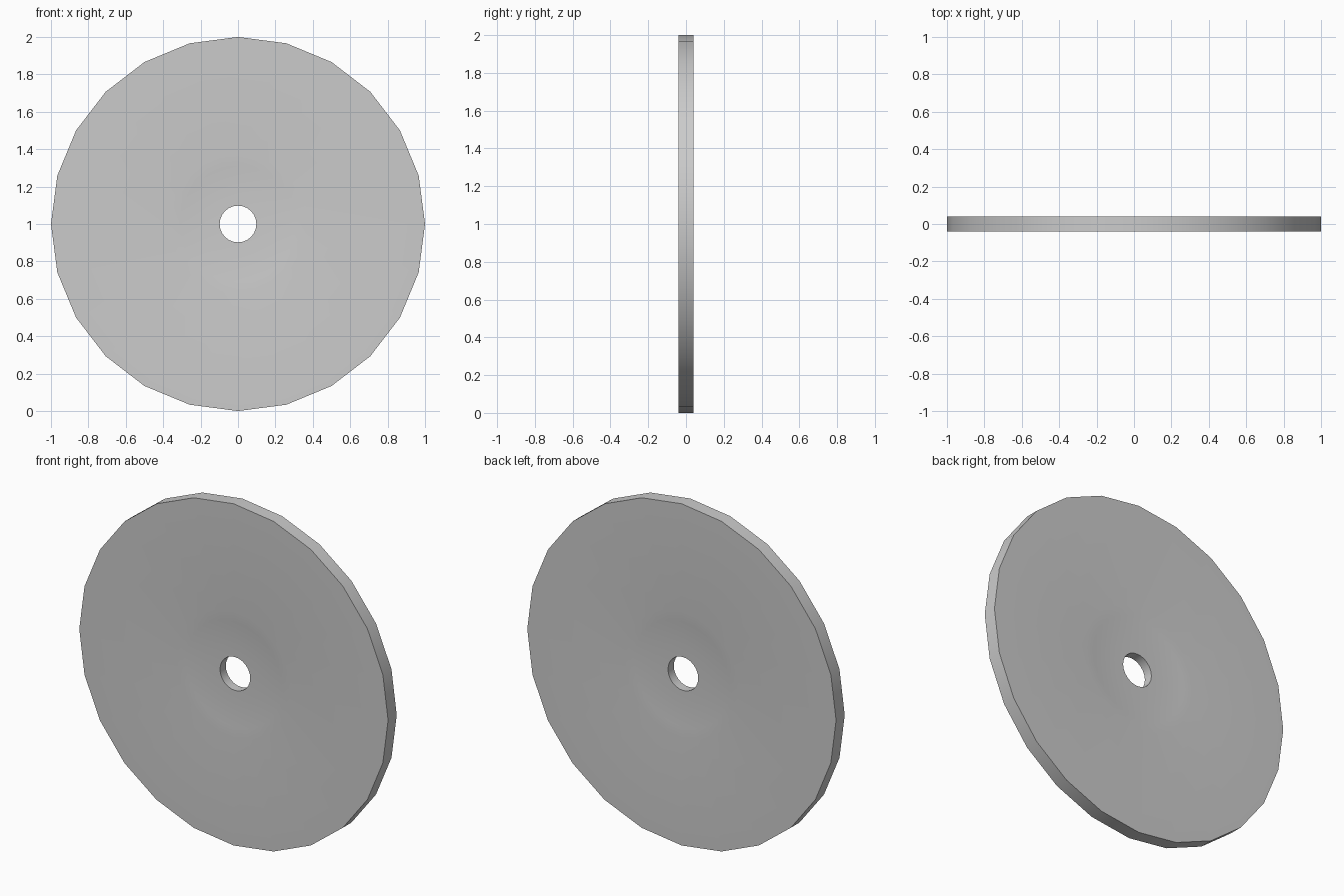
import bpy, bmesh, math

if "Cube" in bpy.data.objects:
    bpy.data.objects.remove(bpy.data.objects["Cube"])

SIDES = 24
# Half profile (radius, half thickness): hole lip, shallow dish, flat face, rim
half = [(0.098, 0.027), (0.17, 0.028), (0.24, 0.031), (0.31, 0.035),
        (0.37, 0.04), (1.0, 0.04)]
profile = [(r, -t) for r, t in half] + [(r, t) for r, t in reversed(half)]

# Lathe the closed profile around the y axis, with a corner pointing up
bm = bmesh.new()
rings = []
for i in range(SIDES):
    a = math.tau * i / SIDES
    rings.append([bm.verts.new((r * math.sin(a), y, 1 + r * math.cos(a)))
                  for r, y in profile])
n = len(profile)
for i in range(SIDES):
    a, b = rings[i], rings[(i + 1) % SIDES]
    for j in range(n):
        k = (j + 1) % n
        bm.faces.new((a[j], a[k], b[k], b[j]))
bmesh.ops.recalc_face_normals(bm, faces=bm.faces)

mesh = bpy.data.meshes.new("dished_disc")
bm.to_mesh(mesh)
bm.free()
disc = bpy.data.objects.new("dished_disc", mesh)
bpy.context.collection.objects.link(disc)

# Smooth dish and rim, sharp outer and hole edges
bpy.context.view_layer.objects.active = disc
disc.select_set(True)
bpy.ops.object.shade_smooth_by_angle(angle=math.radians(30))
